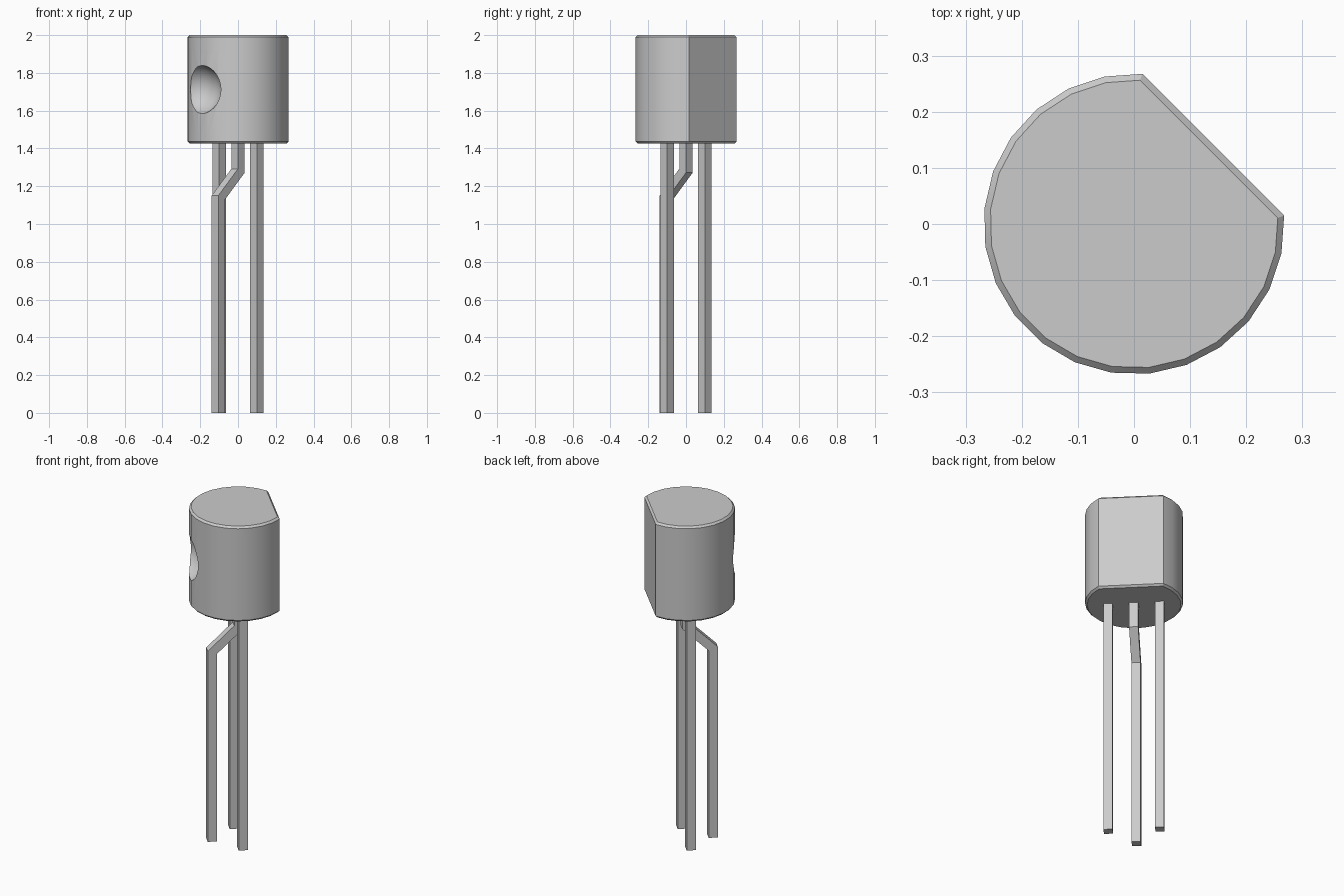
import bpy
import bmesh
from math import radians, sin, cos, tan, sqrt
from mathutils import Vector

cube = bpy.data.objects.get("Cube")
if cube:
    bpy.data.objects.remove(cube, do_unlink=True)

grey = bpy.data.materials.new("plain_grey")
grey.use_nodes = True
grey.diffuse_color = (0.6, 0.6, 0.6, 1)
grey.node_tree.nodes["Principled BSDF"].inputs["Base Color"].default_value = (0.6, 0.6, 0.6, 1)

RADIUS = 0.268
BOTTOM, TOP = 1.425, 2.0
# Axis from the flat face towards the dimple, and the axis along the row of legs
DIMPLE_DIR = Vector((-1, -1, 0)).normalized()
ROW_DIR = Vector((1, -1, 0)).normalized()


def finish(bm, name):
    bmesh.ops.recalc_face_normals(bm, faces=bm.faces)
    mesh = bpy.data.meshes.new(name)
    bm.to_mesh(mesh)
    bm.free()
    obj = bpy.data.objects.new(name, mesh)
    bpy.context.collection.objects.link(obj)
    mesh.materials.append(grey)
    return obj


def make_body():
    # D-shaped outline: a long arc closed by one flat side
    bm = bmesh.new()
    segments, start, sweep = 19, 86.8, 276.4
    ring = []
    for i in range(segments + 1):
        a = radians(start + sweep * i / segments)
        ring.append(bm.verts.new((RADIUS * cos(a), RADIUS * sin(a), BOTTOM)))
    base = bm.faces.new(ring)
    grown = bmesh.ops.extrude_face_region(bm, geom=[base], use_keep_orig=True)
    verts = [g for g in grown["geom"] if isinstance(g, bmesh.types.BMVert)]
    bmesh.ops.translate(bm, verts=verts, vec=(0, 0, TOP - BOTTOM))
    bmesh.ops.recalc_face_normals(bm, faces=bm.faces)
    # Chamfer the rims of both ends
    rims = [e for e in bm.edges if abs(e.verts[0].co.z - e.verts[1].co.z) < 0.001]
    bmesh.ops.bevel(bm, geom=rims, offset=0.011, segments=1, affect='EDGES')
    return finish(bm, "body")


def make_dimple_cutter():
    bm = bmesh.new()
    bmesh.ops.create_uvsphere(bm, u_segments=48, v_segments=24, radius=0.138)
    bmesh.ops.translate(bm, verts=bm.verts, vec=DIMPLE_DIR * 0.32 + Vector((0, 0, 1.712)))
    obj = finish(bm, "dimple_cutter")
    obj.hide_render = True
    return obj


def make_leg(name, path, half=0.025):
    # Square section swept down a path of (point, slope of the mitre)
    bm = bmesh.new()
    rings = []
    for point, slope in path:
        ring = []
        for u, v in ((-1, -1), (1, -1), (1, 1), (-1, 1)):
            offset = DIMPLE_DIR * u * half + ROW_DIR * v * half
            offset.z = slope * u * half
            ring.append(bm.verts.new(point + offset))
        rings.append(ring)
    for upper, lower in zip(rings, rings[1:]):
        for i in range(4):
            j = (i + 1) % 4
            bm.faces.new((upper[i], upper[j], lower[j], lower[i]))
    bm.faces.new(rings[0])
    bm.faces.new(rings[-1])
    return finish(bm, name)


# Body with the round dimple cut out
body = make_body()
cutter = make_dimple_cutter()
cut = body.modifiers.new("dimple", 'BOOLEAN')
cut.operation = 'DIFFERENCE'
cut.solver = 'EXACT'
cut.object = cutter
bpy.context.view_layer.objects.active = body
body.select_set(True)
bpy.ops.object.modifier_apply(modifier=cut.name)
bpy.data.objects.remove(cutter, do_unlink=True)
bpy.ops.object.select_all(action='DESELECT')
body.select_set(True)
bpy.ops.object.shade_smooth_by_angle(angle=radians(30))

# Straight outer legs
up = Vector((0, 0, BOTTOM + 0.005))
for name, side in (("right_leg", -1), ("left_leg", 1)):
    foot = ROW_DIR * side * 0.1 * sqrt(2)
    make_leg(name, [(foot + up, 0), (foot, 0)])

# Middle leg, kinked outwards at 45 degrees
mitre = tan(radians(22.5))
foot = DIMPLE_DIR * 0.104 * sqrt(2)
make_leg("middle_leg", [
    (up, 0),
    (Vector((0, 0, 1.282)), mitre),
    (foot + Vector((0, 0, 1.14)), mitre),
    (foot, 0),
])
